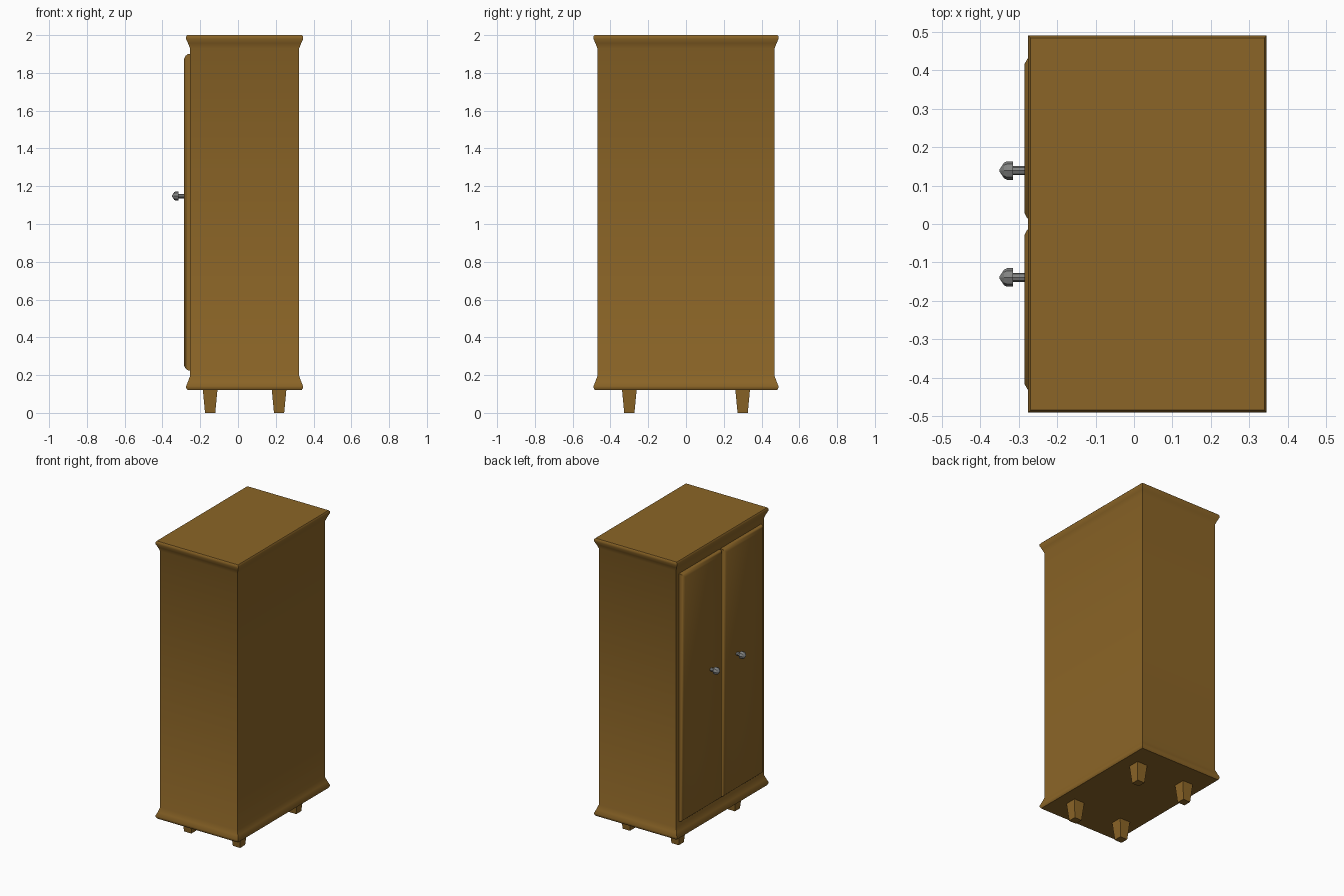
import bpy, bmesh, math

if "Cube" in bpy.data.objects:
    bpy.data.objects.remove(bpy.data.objects["Cube"])


def material(name, rgb):
    m = bpy.data.materials.new(name)
    m.diffuse_color = (*rgb, 1)
    m.use_nodes = True
    m.node_tree.nodes["Principled BSDF"].inputs["Base Color"].default_value = m.diffuse_color
    return m


WOOD = material("brown wood", (0.26, 0.13, 0.02))
METAL = material("grey metal", (0.23, 0.235, 0.23))


def loft(name, rings, mat, smooth=True):
    """Join a stack of equal-length point rings into a capped solid."""
    bm = bmesh.new()
    loops = [[bm.verts.new(p) for p in ring] for ring in rings]
    n = len(loops[0])
    for a, b in zip(loops, loops[1:]):
        for i in range(n):
            j = (i + 1) % n
            bm.faces.new((a[i], a[j], b[j], b[i]))
    bm.faces.new(loops[0][::-1])
    bm.faces.new(loops[-1])
    bmesh.ops.recalc_face_normals(bm, faces=bm.faces)
    me = bpy.data.meshes.new(name)
    bm.to_mesh(me)
    bm.free()
    me.materials.append(mat)
    ob = bpy.data.objects.new(name, me)
    bpy.context.collection.objects.link(ob)
    if smooth:
        bpy.ops.object.select_all(action='DESELECT')
        ob.select_set(True)
        bpy.context.view_layer.objects.active = ob
        bpy.ops.object.shade_smooth_by_angle(angle=math.radians(40))
    return ob


def rect(cx, cy, hx, hy, z):
    return [(cx - hx, cy - hy, z), (cx + hx, cy - hy, z),
            (cx + hx, cy + hy, z), (cx - hx, cy + hy, z)]


# Cabinet body with flared base and cornice: (z, outward flare)
CX = 0.035
profile = [(0.122, 0.014), (0.132, 0.02), (0.141, 0.021), (0.165, 0.011), (0.195, 0.0),
           (1.93, 0.0), (1.958, 0.011), (1.98, 0.021), (1.992, 0.021), (2.0, 0.015)]
loft("cabinet_body", [rect(CX, 0, 0.289 + f, 0.469 + f, z) for z, f in profile], WOOD)

# Tapered square legs
for sx, xn in ((-1, "front"), (1, "back")):
    for sy, yn in ((-1, "right"), (1, "left")):
        x, y = CX + sx * 0.1825, sy * 0.3
        loft(f"{xn}_{yn}_leg", [rect(x, y, 0.027, 0.027, 0), rect(x, y, 0.039, 0.039, 0.126)],
             WOOD, False)

# Raised doors with softened edges, and their knobs
for s, side in ((-1, "right"), (1, "left")):
    cy, cz = s * 0.222, 1.0625
    rings = []
    for x, inset in ((-0.25, 0), (-0.268, 0.003), (-0.278, 0.012), (-0.285, 0.025)):
        hy, hz = 0.218 - inset, 0.839 - inset
        rings.append([(x, cy - hy, cz - hz), (x, cy + hy, cz - hz),
                      (x, cy + hy, cz + hz), (x, cy - hy, cz + hz)])
    loft(f"{side}_door", rings, WOOD)

    knob = []
    for x, r in ((-0.28, 0.012), (-0.314, 0.012), (-0.314, 0.024),
                 (-0.33, 0.024), (-0.338, 0.02), (-0.35, 0.002)):
        knob.append([(x, s * 0.139 + r * math.cos(a), 1.148 + r * math.sin(a))
                     for a in (i * math.tau / 8 for i in range(8))])
    loft(f"{side}_knob", knob, METAL, False)
